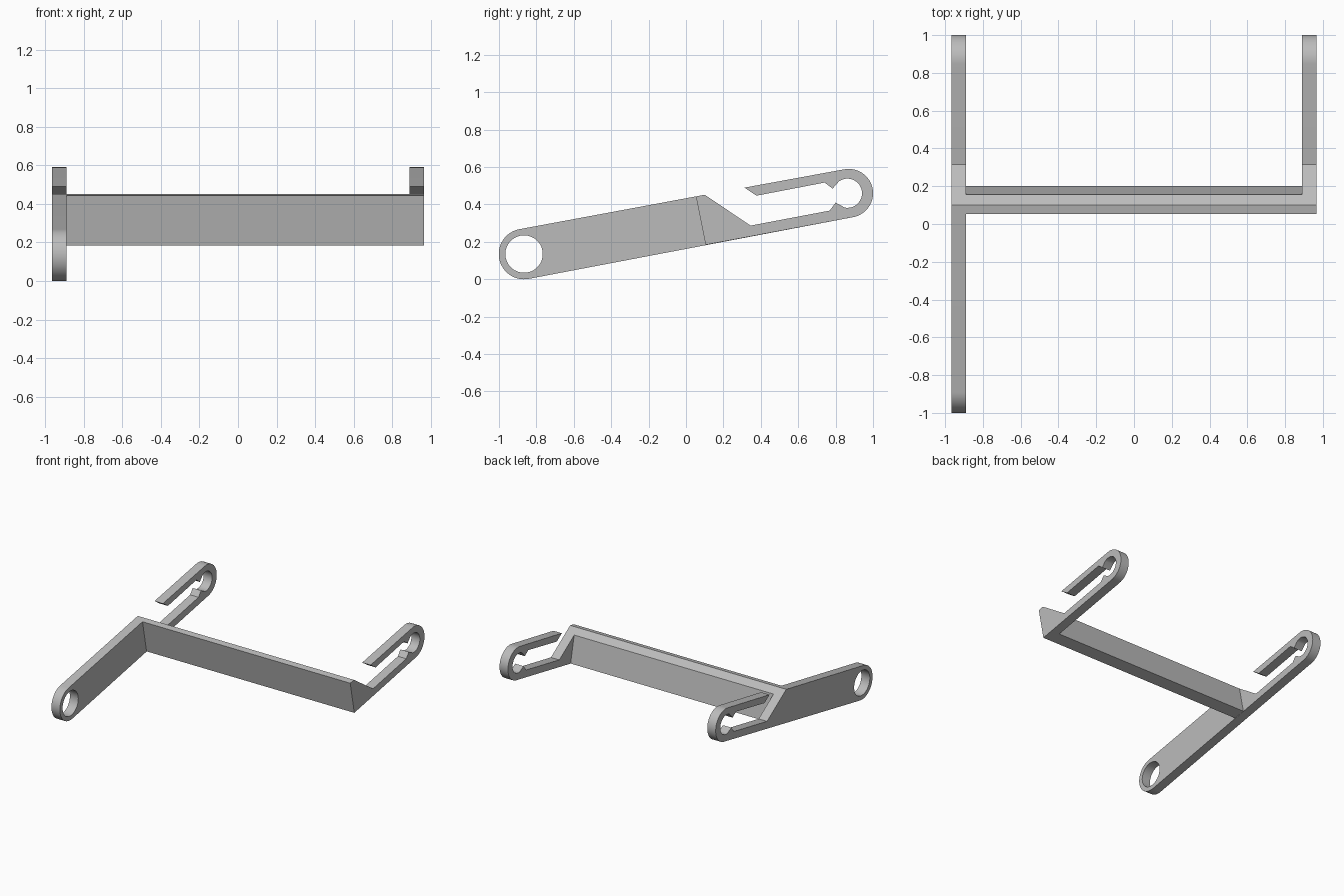
import bpy
import bmesh
from math import cos, sin, radians

cube = bpy.data.objects.get("Cube")
if cube:
    bpy.data.objects.remove(cube, do_unlink=True)

grey = bpy.data.materials.new("plain grey")
grey.use_nodes = True
grey.diffuse_color = (0.5, 0.5, 0.5, 1)
grey.node_tree.nodes["Principled BSDF"].inputs["Base Color"].default_value = (0.5, 0.5, 0.5, 1)

TILT = 10.7        # slope of the arms in degrees
OUT, IN = 0.965, 0.89   # outer and inner faces of the arms


def arc(y, z, r, start, end, steps=32):
    """Points along an arc in the side plane."""
    angles = [radians(start + (end - start) * i / steps) for i in range(steps + 1)]
    return [(y + r * cos(a), z + r * sin(a)) for a in angles]


def extruded(name, loops, x0, x1):
    """Fill side-plane loops (outline, then holes) and extrude along x."""
    bm = bmesh.new()
    for loop in loops:
        verts = [bm.verts.new((x0, y, z)) for y, z in loop]
        for i, v in enumerate(verts):
            bm.edges.new((verts[i - 1], v))
    bmesh.ops.triangle_fill(bm, edges=bm.edges[:], use_beauty=True, use_dissolve=False)
    new = bmesh.ops.extrude_face_region(bm, geom=bm.faces[:], use_keep_orig=True)["geom"]
    bmesh.ops.translate(bm, vec=(x1 - x0, 0, 0),
                        verts=[g for g in new if isinstance(g, bmesh.types.BMVert)])
    bmesh.ops.recalc_face_normals(bm, faces=bm.faces[:])
    mesh = bpy.data.meshes.new(name)
    bm.to_mesh(mesh)
    bm.free()
    mesh.materials.append(grey)
    obj = bpy.data.objects.new(name, mesh)
    bpy.context.collection.objects.link(obj)
    bpy.ops.object.select_all(action="DESELECT")
    obj.select_set(True)
    bpy.context.view_layer.objects.active = obj
    bpy.ops.object.shade_smooth_by_angle(angle=radians(30))
    return obj


# Shared clip: wedge, lower jaw with catch, round seat, upper jaw, outer round
peak = (0.1, 0.452)
lower_jaw = [peak, (0.345, 0.287), (0.768, 0.367), (0.8, 0.41)]
seat = arc(0.863, 0.46, 0.078, -101, 125)
upper_jaw = [(0.784, 0.485), (0.741, 0.517), (0.377, 0.447), (0.313, 0.49)]
nose = arc(0.87, 0.46, 0.13, 90 + TILT, TILT - 90)
clip = lower_jaw + seat + upper_jaw + nose

# Front face line of the crossbar
front_low, front_top = (0.105, 0.184), (0.053, 0.443)

# Short arm on the left
extruded("left_clip_arm", [clip + [front_low, front_top]], IN, OUT)

# Long lever arm on the right, with a round eye at its front end
eye_end = arc(-0.866, 0.135, 0.135, TILT - 90, TILT - 270)
eye_hole = arc(-0.866, 0.135, 0.1, 0, 352.5, 47)
extruded("right_lever_arm", [clip + eye_end + [front_top], eye_hole], -OUT, -IN)

# Crossbar joining the arms
extruded("crossbar", [[front_low, front_top, peak, (0.155, 0.415), (0.2, 0.202)]], -IN, IN)
